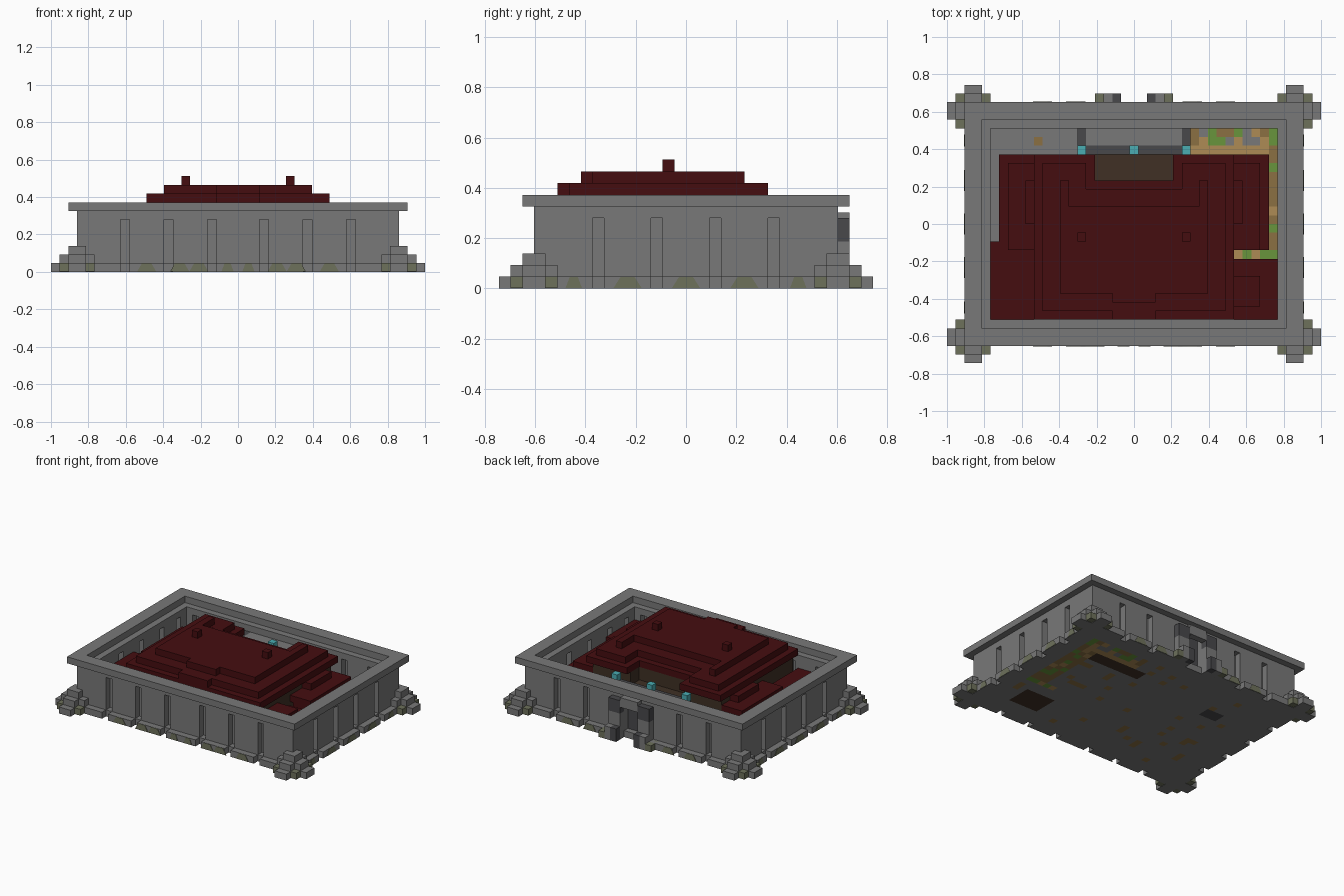
import bpy, bmesh, random
from mathutils import Matrix, Vector

if "Cube" in bpy.data.objects:
    bpy.data.objects.remove(bpy.data.objects["Cube"], do_unlink=True)

random.seed(4)
U = 2 / 43          # edge of one block; all sizes below are in blocks


def material(name, r, g, b):
    m = bpy.data.materials.new(name)
    m.use_nodes = True
    m.diffuse_color = (r, g, b, 1)
    m.node_tree.nodes["Principled BSDF"].inputs["Base Color"].default_value = (r, g, b, 1)
    return m


stone = material("grey_stone", .19, .19, .19)
moss = material("mossy_stone", .155, .165, .105)
dark = material("dark_stone", .065, .065, .07)
red = material("dark_red_roof", .06, .004, .005)
wood = material("dark_wood", .05, .03, .018)
dirt = material("dirt", .26, .16, .055)
sand = material("sand", .42, .26, .09)
grass = material("grass", .14, .3, .045)
lamp = material("cyan_lamp", .07, .42, .45)


def finish(name, bm, *mats):
    me = bpy.data.meshes.new(name)
    bm.transform(Matrix.Scale(U, 4))
    bm.to_mesh(me)
    bm.free()
    for m in mats:
        me.materials.append(m)
    ob = bpy.data.objects.new(name, me)
    bpy.context.collection.objects.link(ob)
    return ob


def boxes(name, mat, items):
    """One object made of boxes given as x0, x1, y0, y1, z0, z1."""
    bm = bmesh.new()
    for x0, x1, y0, y1, z0, z1 in items:
        size = Matrix.Diagonal((x1 - x0, y1 - y0, z1 - z0, 1))
        mid = Matrix.Translation(((x0 + x1) / 2, (y0 + y1) / 2, (z0 + z1) / 2))
        bmesh.ops.create_cube(bm, size=1, matrix=mid @ size)
    return finish(name, bm, mat)


def mirror_x(items):
    return items + [(-b, -a, *rest) for a, b, *rest in items]


def ring(hx, hy, w, z0, z1):
    return [(-hx, hx, hy - w, hy, z0, z1), (-hx, hx, -hy, w - hy, z0, z1),
            (hx - w, hx, w - hy, hy - w, z0, z1), (-hx, w - hx, w - hy, hy - w, z0, z1)]


def spans(half, gaps):
    """Stretches from -half to half left between the gaps (centre, half width)."""
    start = -half
    for c, h in sorted(gaps):
        yield start, c - h
        start = c + h
    yield start, half


def piers(hx, hy, xs, ys, z0, z1, gate=False):
    """A one-block ring broken by gaps on each side."""
    out = []
    gx = [(x, .5) for x in xs]
    gy = [(y, .5) for y in ys]
    back = [g for g in gx if abs(g[0]) > 4] + [(0, 1.5)] if gate else gx
    out += [(a, b, -hy, 1 - hy, z0, z1) for a, b in spans(hx, gx)]
    out += [(a, b, hy - 1, hy, z0, z1) for a, b in spans(hx, back)]
    for a, b in spans(hy - 1, gy):
        out += mirror_x([(hx - 1, hx, a, b, z0, z1)])
    return out


slot_x = [-13, -8, -3, 3, 8, 13]
slot_y = [-7.5, -2.5, 2.5, 7.5]
inner_x = [-15, -10.5, -5.5, 5.5, 10.5, 15]
inner_y = [-9, -5, 0, 5, 9]

# Ground: painted block by block on its upper and lower faces
plots = {}
for i in range(33):
    for j in range(22):
        x, y = i - 16, j - 10.5
        k = 0
        if (x > 6 and y > 8) or (x > 13.5 and y > -4) or (x > 11 and -4 < y < -3):
            k = random.choice((1, 1, 1, 2, 2, 3, 3, 0))
            if y < 9 and y > 8 and x < 14:
                k = 2
        elif (abs(x - 12) < 2.6 and abs(y + 8) < 2.1) or (abs(x - 9.5) < 4.6 and abs(y - 7) < 1.1):
            k = 4
        elif abs(x + 10) < 1.1 and abs(y - 5) < 1.1:
            k = 5
        elif random.random() < .055:
            k = 1
        plots[i, j] = k
bm = bmesh.new()
for z in (0, 1):
    for (i, j), k in plots.items():
        loop = [(0, 0), (1, 0), (1, 1), (0, 1)][::1 if z else -1]
        f = bm.faces.new([bm.verts.new((i + a - 16.5, j + b - 11, z)) for a, b in loop])
        f.material_index = k
bmesh.ops.remove_doubles(bm, verts=bm.verts, dist=.001)
finish("ground", bm, stone, dirt, sand, grass, wood, dark)

# Enclosure wall with slots, rim and footing
boxes("wall_inner_face", stone,
      ring(17.5, 12, 1, 0, 1) + piers(17.5, 12, inner_x, inner_y, 1, 6) + ring(17.5, 12, 1, 6, 7))
boxes("wall_outer_face", stone,
      ring(18.5, 13, 1, 0, 1) + piers(18.5, 13, slot_x, slot_y, 1, 6, True) + ring(18.5, 13, 1, 6, 7))
boxes("wall_rim", stone, ring(19.5, 14, 2, 7, 8))
boxes("wall_footing", stone, piers(19.5, 14, slot_x, slot_y, 0, 1, True))

# Moss patches: thin tapered plates on the footing
bm = bmesh.new()


def moss_plate(c, half, normal, dist):
    n = Vector(normal)
    t = Vector((-n.y, n.x, 0))
    vs = [bm.verts.new(n * (dist + .06) + t * (c + s * half) + Vector((0, 0, z)))
          for s, z in ((-1, .03), (1, .03), (.5, .97), (-.5, .97))]
    geo = bmesh.ops.extrude_face_region(bm, geom=[bm.faces.new(vs)])
    bmesh.ops.translate(bm, vec=n * -.1, verts=[v for v in geo["geom"] if isinstance(v, bmesh.types.BMVert)])


for s in (-1, 1):
    for c in (-10.5, -6.7, -4.5, -1.2, 1.2, 4.5, 6.7, 10.5):
        if s < 0 or abs(c) > 4.6:
            moss_plate(c, 1.1 if abs(c) > 2 else .7, (0, s, 0), 14)
    for c in (-9.6, -5, 0, 5, 9.6):
        moss_plate(c, 1.2 if abs(c) < 6 else .7, (s, 0, 0), 19.5)
bmesh.ops.recalc_face_normals(bm, faces=bm.faces)
finish("footing_moss", bm, moss)

# Stepped corner buttresses
arms, corner_moss = [], []
for sx in (-1, 1):
    for sy in (-1, 1):
        def block(hx, hy, z0, z1):
            cx, cy = 18.5 * sx, 13 * sy
            return (cx - hx, cx + hx, cy - hy, cy + hy, z0, z1)
        arms += [block(3, 1, 0, 1), block(1, 3, 0, 1), block(2, 1, 1, 2),
                 block(1, 2, 1, 2), block(1, 1, 2, 3)]
        corner_moss.append(block(2, 2, .05, 1.03))
boxes("corner_buttresses", stone, arms)
boxes("corner_moss_blocks", moss, corner_moss)

# Back gate
boxes("gate_panel", dark, [(-1.5, 1.5, 12.0, 12.1, 1, 6)])
boxes("gate_posts", stone, mirror_x([(1.5, 3.5, 13, 14, 0, 4), (2.5, 3.5, 14, 15, 0, 2)])
      + [(-1.5, 1.5, 13, 14, 5, 6.5)])
boxes("gate_feet", moss, mirror_x([(3.5, 4.5, 13, 15, 0, 1)]))
boxes("gate_dark_stones", dark, mirror_x([(1.5, 2.5, 14, 15, 0, 2), (1.5, 3.5, 13, 14, 4, 6)]))

# Inner porch behind the gate
boxes("porch_roof", stone, [(-5.5, 5.5, 9, 11, 5, 6)])
boxes("porch_beams", dark, [(-6.5, 6.5, 8, 9, 5, 6)] + mirror_x([(5.5, 6.5, 9, 11, 1, 6)]))
boxes("porch_lamps", lamp, [(c - .5, c + .5, 8, 9, 6, 7) for c in (-6, 0, 6)])
boxes("porch_deck", wood, [(-4.5, 4.5, 5, 8, 4, 5)])

# Hall walls
boxes("hall_walls", wood, [(-11, 11, -10.5, 4.9, 1, 7), (-14.5, -11, -10, 7, 1, 4),
                           (11, 14.5, -10, -4.5, 1, 4), (11, 14.5, -2.5, 7, 1, 4)]
      + mirror_x([(4.6, 11, 4.9, 7, 1, 7)]))

# Hall roof: stacked tiers with a porch step in front and a notch behind
boxes("roof_lower_tier", red, [(-11.5, 11.5, -11, 5, 7, 8)] + mirror_x([(4.5, 11.5, 5, 8, 7, 8)]))
boxes("roof_middle_tier", red, [(-10.5, 10.5, -10, 4, 8, 9), (-2.5, 2.5, -11, -10, 8, 9)]
      + mirror_x([(5.5, 10.5, 4, 7, 8, 9)]))
boxes("roof_upper_tier", red, [(-8.5, 8.5, -8, 2, 9, 10), (-2.5, 2.5, -9, -8, 9, 10)]
      + mirror_x([(7.5, 8.5, 2, 5, 9, 10)]))
boxes("roof_chimneys", red, mirror_x([(5.5, 6.5, -2, -1, 10, 11)]))

# Low side roofs leaning on the hall
boxes("left_side_roof", red, [(11.5, 15.5, -3, 8, 4, 5), (11.5, 16.5, -11, -4, 4, 5)])
boxes("right_side_roof", red, [(-15.5, -11.5, -2, 8, 4, 5), (-16.5, -11.5, -11, -2, 4, 5)])
boxes("side_roof_steps", red, mirror_x([(11, 14.5, -3, 7, 5, 6), (11, 12.5, 0, 5, 6, 7)])
      + [(11, 14.5, -9.5, -6, 5, 6)])
